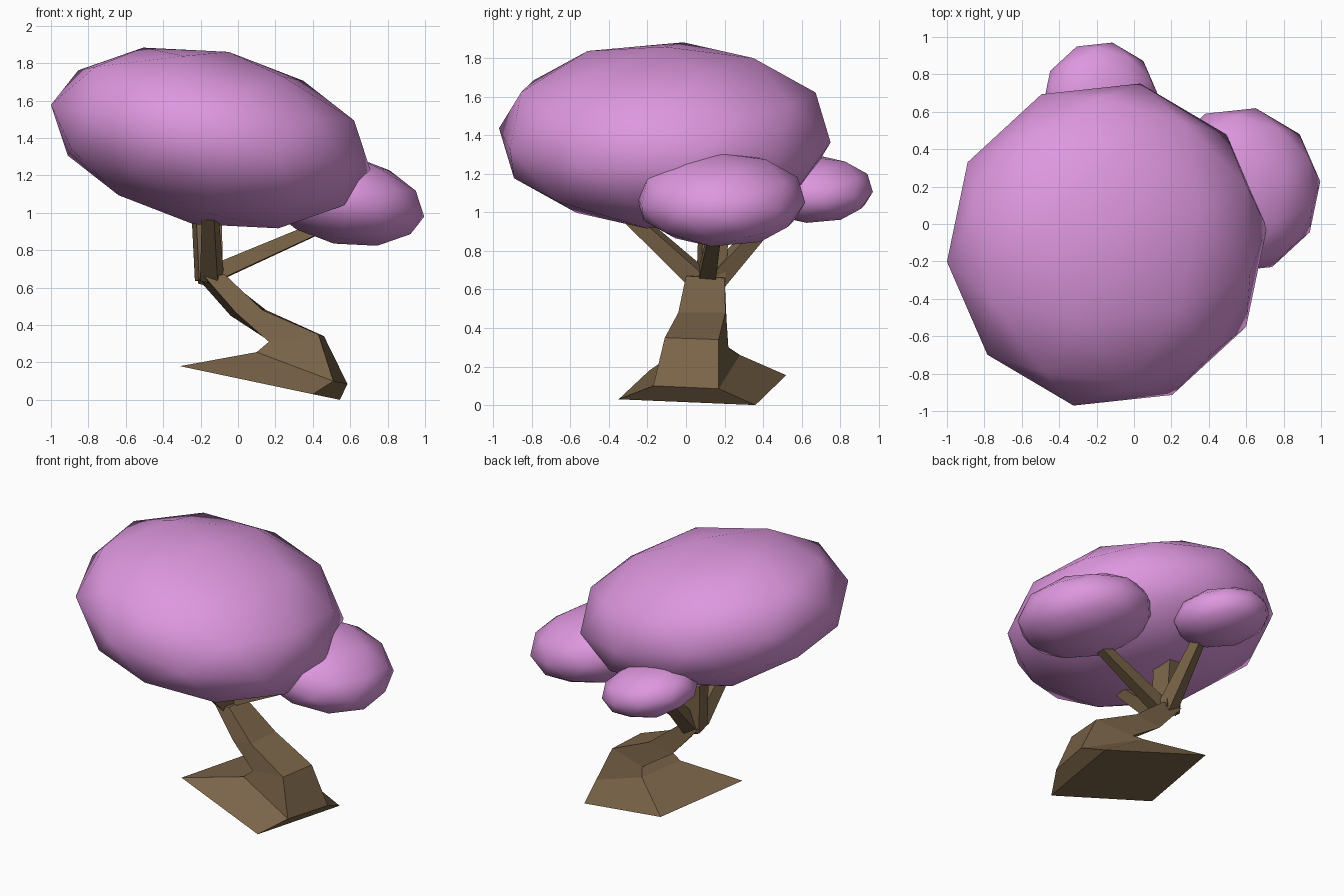
import bpy, bmesh, math
from mathutils import Vector, Matrix

if "Cube" in bpy.data.objects:
    bpy.data.objects.remove(bpy.data.objects["Cube"])


def material(name, rgb):
    m = bpy.data.materials.new(name)
    m.diffuse_color = (*rgb, 1)
    m.use_nodes = True
    m.node_tree.nodes["Principled BSDF"].inputs["Base Color"].default_value = m.diffuse_color
    return m


PINK = material("blossom pink", (0.73, 0.31, 0.74))
BROWN = material("bark brown", (0.195, 0.128, 0.066))


def finish(bm, name, mat, smooth=False):
    bmesh.ops.recalc_face_normals(bm, faces=bm.faces)
    for f in bm.faces:
        f.smooth = smooth
    me = bpy.data.meshes.new(name)
    bm.to_mesh(me)
    bm.free()
    me.materials.append(mat)
    ob = bpy.data.objects.new(name, me)
    bpy.context.collection.objects.link(ob)
    return ob


def loft(name, rings):
    """Skin four-cornered rings into a closed tube."""
    bm = bmesh.new()
    rows = [[bm.verts.new(p) for p in r] for r in rings]
    for a, b in zip(rows, rows[1:]):
        for i in range(4):
            j = (i + 1) % 4
            bm.faces.new((a[i], a[j], b[j], b[i]))
    bm.faces.new(rows[0])
    bm.faces.new(rows[-1])
    return finish(bm, name, BROWN)


def branch(name, start, end, w0, w1):
    """Square tapered limb between two points."""
    s, e = Vector(start), Vector(end)
    d = (e - s).normalized()
    side = d.cross(Vector((0.25, 0.1, 1))).normalized()
    up = side.cross(d)
    ring = lambda c, w: [c + (side * i + up * j) * w / 2
                         for i, j in ((-1, -1), (1, -1), (1, 1), (-1, 1))]
    return loft(name, [ring(s, w0), ring(e, w1)])


def foliage(name, centre, size):
    """Flattened, tilted low-poly ball."""
    bm = bmesh.new()
    bmesh.ops.create_icosphere(bm, subdivisions=2, radius=1)
    mat = (Matrix.Translation(centre)
           @ Matrix.Rotation(math.radians(11.7), 4, 'Y')
           @ Matrix.Diagonal((0.878 * size, 0.88 * size, 0.47 * size, 1))
           @ Matrix.Rotation(math.radians(24), 4, 'Z'))
    bmesh.ops.transform(bm, matrix=mat, verts=bm.verts)
    return finish(bm, name, PINK, True)


# Foliage clumps
foliage("large_foliage", (-0.145, -0.11, 1.40), 1.0)
foliage("right_foliage", (0.56, 0.18, 1.07), 0.51)
foliage("back_foliage", (-0.18, 0.66, 1.12), 0.36)

# Bent trunk with flared root
loft("trunk", [
    [(0.40, -0.35, 0.03), (0.545, 0.36, 0.0), (-0.165, 0.52, 0.155), (-0.31, -0.19, 0.18)],
    [(0.51, -0.17, 0.10), (0.585, 0.17, 0.085), (0.15, 0.28, 0.26), (0.10, -0.08, 0.255)],
    [(0.43, -0.11, 0.35), (0.46, 0.17, 0.34), (0.19, 0.22, 0.30), (0.165, -0.07, 0.31)],
    [(0.13, -0.04, 0.48), (0.15, 0.205, 0.48), (-0.04, 0.21, 0.45), (-0.01, -0.04, 0.465)],
    [(-0.07, 0.00, 0.67), (-0.08, 0.20, 0.66), (-0.23, 0.20, 0.665), (-0.18, 0.00, 0.66)],
])

# Limbs reaching into the foliage
branch("right_branch", (-0.14, 0.11, 0.67), (0.50, 0.16, 0.95), 0.09, 0.06)
branch("back_branch", (-0.15, 0.14, 0.64), (-0.14, 0.52, 1.06), 0.10, 0.06)
branch("front_branch", (-0.14, 0.06, 0.66), (-0.15, -0.30, 0.99), 0.10, 0.07)
branch("upper_branch", (-0.155, 0.13, 0.64), (-0.17, 0.15, 1.05), 0.13, 0.14)
